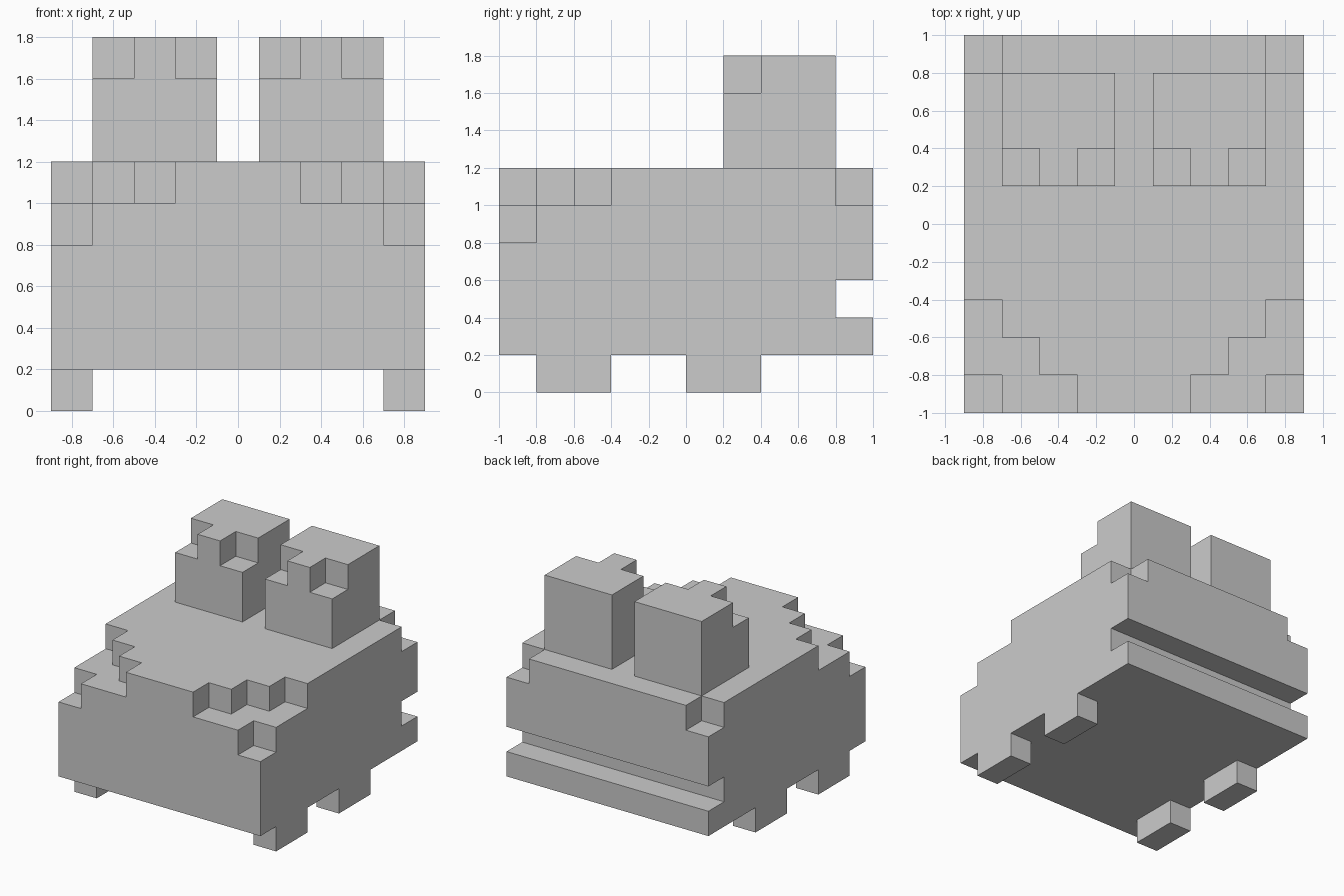
import bpy
import bmesh
from itertools import product

if "Cube" in bpy.data.objects:
    bpy.data.objects.remove(bpy.data.objects["Cube"])

S = 0.2                      # block size
ORIGIN = (-0.9, -1.0, 0.0)   # corner of the block grid (9 wide, 10 deep)
WIDTH = 9


def block(xs, ys, zs):
    """Set of grid cells filling a box."""
    return set(product(xs, ys, zs))


def mirror(cells):
    return {(WIDTH - 1 - x, y, z) for x, y, z in cells}


def build(name, cells, solid):
    """Mesh the outer faces of a part, skipping faces hidden by its neighbours."""
    bm = bmesh.new()
    verts = {}

    def vert(p):
        if p not in verts:
            verts[p] = bm.verts.new([o + S * c for o, c in zip(ORIGIN, p)])
        return verts[p]

    for cell in sorted(cells):
        for axis, side in product(range(3), (0, 1)):
            near = list(cell)
            near[axis] += 1 if side else -1
            if tuple(near) in solid:
                continue
            quad = []
            for u, v in ((0, 0), (1, 0), (1, 1), (0, 1)):
                p = list(cell)
                p[axis] += side
                p[(axis + 1) % 3] += u
                p[(axis + 2) % 3] += v
                quad.append(vert(tuple(p)))
            bm.faces.new(quad if side else quad[::-1])
    mesh = bpy.data.meshes.new(name)
    bm.to_mesh(mesh)
    bm.free()
    obj = bpy.data.objects.new(name, mesh)
    bpy.context.collection.objects.link(obj)


# Body: a block with stepped front corners, nicked back corners and a rear slot
corner_cuts = (block([0], range(3), [5]) | block([1], range(2), [5])
               | {(2, 0, 5), (0, 0, 4), (0, 9, 5)})
slot = block(range(WIDTH), [9], [2])
body = block(range(WIDTH), range(10), range(1, 6))
body -= corner_cuts | mirror(corner_cuts) | slot

# Raised cubes on top with two front notches each
right_tower = block(range(5, 8), range(6, 9), range(6, 9)) - {(5, 6, 8), (7, 6, 8)}

# Feet
right_front_foot = block([8], (1, 2), [0])
right_back_foot = block([8], (5, 6), [0])

parts = {"body": body}
for part, cells in (("tower", right_tower),
                    ("front_foot", right_front_foot),
                    ("back_foot", right_back_foot)):
    parts["right_" + part] = cells
    parts["left_" + part] = mirror(cells)

solid = set().union(*parts.values())
for name, cells in parts.items():
    build(name, cells, solid)
